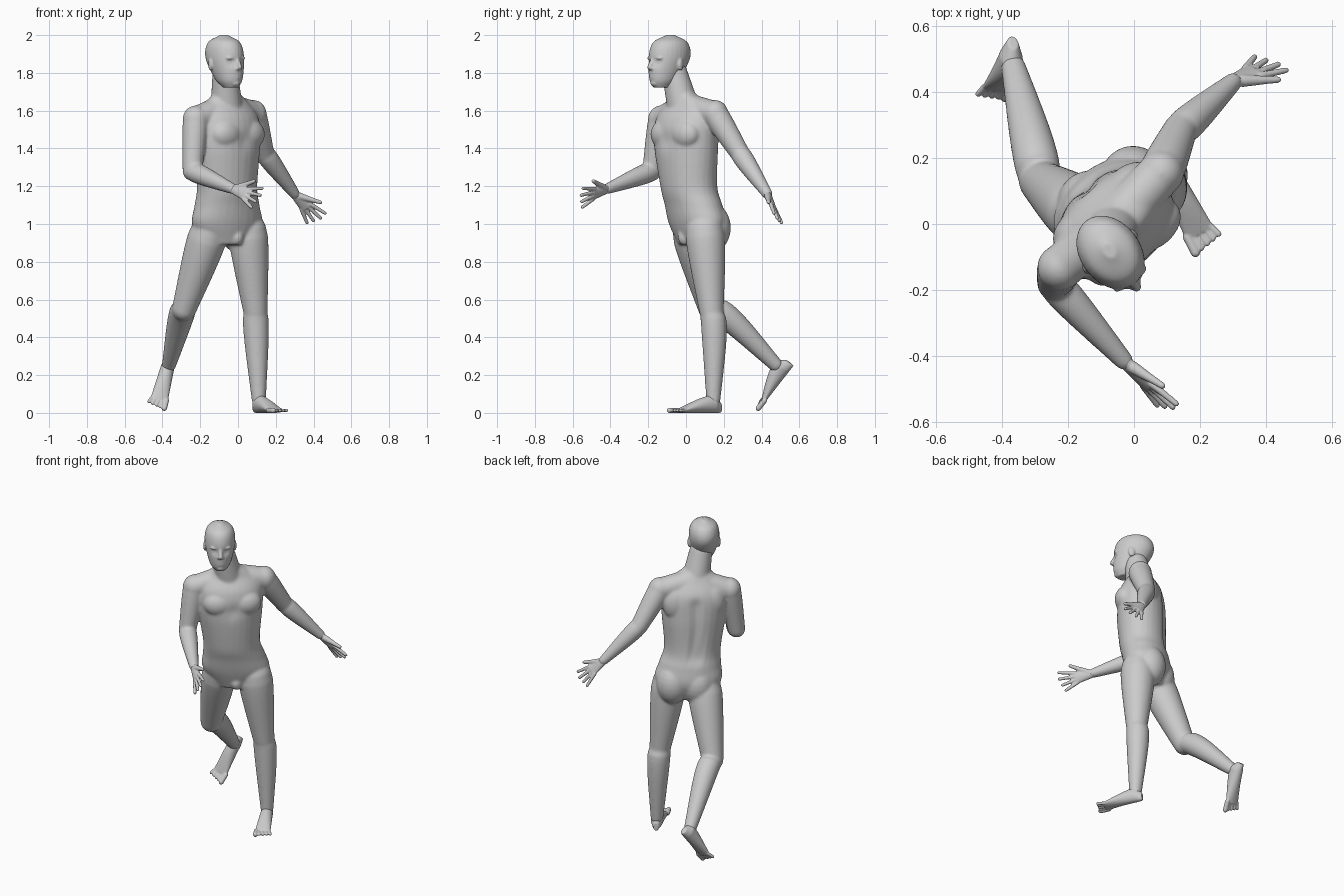
import bpy, bmesh, math
from mathutils import Vector, Matrix

old_cube = bpy.data.objects.get("Cube")
if old_cube:
    bpy.data.objects.remove(old_cube)

grey = (.6, .6, .6, 1)
skin = bpy.data.materials.new("plain grey")
skin.use_nodes = True
skin.diffuse_color = grey
skin.node_tree.nodes["Principled BSDF"].inputs["Base Color"].default_value = grey

bm = bmesh.new()
SEGMENTS = 28
STEPS = 12


def finish(name, voxel, smoothness):
    """Turn the shapes gathered so far into one fused, softened object."""
    bmesh.ops.recalc_face_normals(bm, faces=bm.faces)
    mesh = bpy.data.meshes.new(name)
    bm.to_mesh(mesh)
    bm.clear()
    mesh.materials.append(skin)
    part = bpy.data.objects.new(name, mesh)
    bpy.context.collection.objects.link(part)
    fuse = part.modifiers.new("fuse", 'REMESH')
    fuse.mode = 'VOXEL'
    fuse.voxel_size = voxel
    fuse.use_smooth_shade = True
    relax = part.modifiers.new("relax", 'SMOOTH')
    relax.iterations = smoothness


def mix(start, end, t):
    return start + (end - start) * t


def sideways(degrees):
    """Horizontal vector to the figure's left, for a body turned by degrees."""
    angle = math.radians(degrees)
    return Vector((math.cos(angle), math.sin(angle), 0))


def local_frame(origin, degrees):
    """Function that maps (left, forward, height) to world space."""
    left = sideways(degrees)
    forward = Vector((left.y, -left.x, 0))

    def place(sideward, ahead, height):
        return Vector(origin) + left * sideward + forward * ahead + Vector((0, 0, height))
    return place


def spline(stations):
    """Smooth resampling of a few stations, each a row of values."""
    rows = [Vector(station) for station in stations]
    rows = [rows[0] * 2 - rows[1], *rows, rows[-1] * 2 - rows[-2]]
    smooth = []
    for before, start, end, after in zip(rows, rows[1:], rows[2:], rows[3:]):
        for step in range(STEPS):
            t = step / STEPS
            linear = end - before
            square = before * 2 - start * 5 + end * 4 - after
            cube = start * 3 - before - end * 3 + after
            smooth.append(start + (linear * t + square * t ** 2 + cube * t ** 3) / 2)
    return smooth + [rows[-2]]


def loft(rings):
    """Closed skin over rings of (centre, half width vector, half depth vector)."""
    loops = []
    for centre, wide, deep in rings:
        angles = [math.tau * k / SEGMENTS for k in range(SEGMENTS)]
        loops.append([bm.verts.new(centre + wide * math.cos(a) + deep * math.sin(a)) for a in angles])
    for low, high in zip(loops, loops[1:]):
        for k in range(SEGMENTS):
            bm.faces.new((low[k - 1], low[k], high[k], high[k - 1]))
    bm.faces.new(reversed(loops[0]))
    bm.faces.new(loops[-1])
    return [vert for loop in loops for vert in loop]


def trunk_ring(centre, degrees, width, depth):
    left = sideways(degrees)
    return centre, left * width, Vector((-left.y, left.x, 0)) * depth


def blob(centre, size, degrees=0):
    """Ellipsoid turned about the vertical."""
    turn = Matrix.Rotation(math.radians(degrees), 4, 'Z')
    bmesh.ops.create_uvsphere(bm, u_segments=SEGMENTS, v_segments=STEPS, radius=1,
                              matrix=Matrix.Translation(centre) @ turn @ Matrix.Diagonal((*size, 1)))


def limb(start, end, thick, thin, bulge=0, bow=(0, 0, 0)):
    """Round tapered limb; the muscle bulge sits near its start, joints are balls."""
    start, end = Vector(start), Vector(end)
    axis = (end - start).normalized()
    wide = axis.orthogonal().normalized()
    deep = axis.cross(wide)
    rings = []
    for step in range(STEPS + 1):
        t = step / STEPS
        muscle = math.sin(math.pi * math.sqrt(t))
        radius = mix(thick, thin, t) + bulge * muscle
        rings.append((mix(start, end, t) + Vector(bow) * muscle, wide * radius, deep * radius))
    loft(rings)
    blob(start, [thick] * 3)
    blob(end, [thin] * 3)


def dent(verts, centre, radius, push):
    """Soft sculpting push around a point."""
    for vert in verts:
        vert.co += push * math.exp(-((vert.co - centre).length / radius) ** 2)


def hand(name, wrist, knuckle, thumb_side):
    """Flat palm, four fanned fingers and a thumb."""
    wrist, knuckle, thumb_side = Vector(wrist), Vector(knuckle), Vector(thumb_side)
    axis = (knuckle - wrist).normalized()
    across = (thumb_side - axis * thumb_side.dot(axis)).normalized()
    normal = axis.cross(across)
    rings = []
    for step in range(STEPS + 1):
        t = step / STEPS
        rings.append((mix(wrist - axis * .02, knuckle, t), across * mix(.023, .038, t),
                      normal * mix(.022, .013, t)))
    loft(rings)
    for finger in range(4):
        fan = 1 - finger / 1.5
        base = knuckle + across * fan * .029 - axis * .01
        length = .1 - .01 * abs(finger - 1)
        limb(base, base + (axis + across * fan / 3) * length, .0115, .009)
    base = wrist + axis * .03 + across * .014
    tip = wrist + axis * .12 + across * .08
    limb(base, mix(base, tip, .6), .019, .013)
    limb(mix(base, tip, .6), tip, .013, .01)
    finish(name, .004, 5)


def foot(name, heel, ball, up, inner):
    """Wedge over the sole with five toes; inner is the sign of the big toe's side."""
    heel, ball, up = Vector(heel), Vector(ball), Vector(up)
    axis = (ball - heel).normalized()
    across = up.cross(axis).normalized() * inner
    up = (up - axis * up.dot(axis)).normalized()
    rings = []
    for step in range(STEPS + 1):
        t = step / STEPS
        rounding = min(1, .5 + t * 3)
        height = mix(.012, .05, math.cos(t * math.pi / 2)) * rounding
        rings.append((mix(heel, ball, t) + up * height, across * mix(.033, .047, t) * rounding, up * height))
    loft(rings)
    for toe in range(5):
        spread = 1 - toe / 2
        base = ball + across * spread * .038 + up * .013 - axis * .01
        thickness = .0095 if toe else .0145
        limb(base, base + axis * mix(.045, .054, spread) - across * toe * .003, thickness, thickness)
    finish(name, .004, 4)


# Torso twisting from hips to shoulders: height, y, half width, half depth
torso_shape = [(.89, .06, .13, .09), (1, .06, .2, .13), (1.1, .04, .185, .137), (1.2, .015, .17, .14),
               (1.42, 0, .195, .147), (1.55, 0, .195, .13), (1.64, 0, .14, .08), (1.7, -.02, .06, .06)]
torso = loft([trunk_ring(Vector((-.058, y, z)), min(41, 30 * z), width, depth)
              for z, y, width, depth in spline(torso_shape)])
chest = local_frame((-.05, 0, 0), 41)
hips = local_frame((-.05, .07, 0), 30)
inward = chest(0, 1, 0) - chest(0, 0, 0)
for step in range(STEPS):
    dent(torso, chest(0, -.14, mix(1.15, 1.55, step / STEPS)), .035, inward * .012)
dent(torso, chest(0, .14, 1.44), .045, inward * -.012)
blob(hips(0, .09, .93), (.034, .036, .045), 30)
for side in (-1, 1):
    blob(chest(side * .08, .075, 1.475), (.095, .066, .08), 41)     # pectorals
    blob(chest(side * .1, -.065, 1.5), (.09, .06, .11), 41)         # shoulder blades
    blob(hips(side * .075, -.035, .98), (.1, .1, .13), 30)          # buttocks
limb((-.06, -.015, 1.62), (-.068, -.06, 1.8), .085, .068)           # neck


def arm(shoulder, elbow, wrist):
    limb((-.06, 0, 1.62), shoulder, .075, .068)
    blob(shoulder, (.07, .07, .075))
    limb(shoulder, elbow, .066, .052, .004)
    limb(elbow, wrist, .05, .029, .007)


def leg(hip, knee, ankle, calf_bow):
    limb(hip, knee, .1, .065, .009)
    limb(knee, ankle, .061, .038, .012, calf_bow)


# Right arm bent forwards, left arm swung back
right_wrist, left_wrist = (-.03, -.415, 1.187), (.3, .43, 1.16)
arm((-.224, -.132, 1.553), (-.242, -.18, 1.28), right_wrist)
arm((.082, .155, 1.582), (.14, .285, 1.375), left_wrist)

# Left leg standing, right leg pushing off behind
leg((.052, .1, .96), (.092, .135, .54), (.11, .145, .07), (0, .012, 0))
leg((-.155, .03, .95), (-.285, .13, .55), (-.365, .475, .255), (0, .014, .022))
finish("body", .006, 24)

# Head turned to the left: height, forward, half width, half depth
FACE = 37
face = local_frame((-.07, -.088, 0), FACE)
head_shape = [(1.722, .055, .038, .043), (1.77, .035, .067, .085), (1.88, 0, .091, .12),
              (1.96, -.006, .077, .1), (2, -.008, .018, .025)]
head = loft([trunk_ring(face(0, ahead, z), FACE, width, depth)
             for z, ahead, width, depth in spline(head_shape)])
backward = face(0, -1, 0) - face(0, 0, 0)
for side in (-1, 1):
    dent(head, face(side * .034, .11, 1.856), .022, backward * .014)    # eye sockets
    blob(face(side * .034, .086, 1.854), (.017, .016, .013), FACE)      # eyes
    blob(face(side * .032, .097, 1.878), (.03, .015, .01), FACE)        # brows
    blob(face(side * .012, .12, 1.823), (.009, .012, .009), FACE)       # nostrils
    blob(face(side * .088, -.01, 1.845), (.01, .02, .034), FACE + side * 20)   # ears
limb(face(0, .105, 1.885), face(0, .13, 1.83), .009, .014)              # nose
for lip_height in (1.774, 1.787):
    blob(face(0, .11, lip_height), (.024, .012, .007), FACE)
blob(face(0, .098, 1.746), (.026, .02, .018), FACE)                     # chin
finish("head", .005, 6)

hand("right_hand", right_wrist, (.048, -.495, 1.157), (.5, .1, 1))
hand("left_hand", left_wrist, (.365, .463, 1.085), (1, -.35, .4))
foot("left_foot", (.09, .185, 0), (.2, -.03, 0), (0, 0, 1), -1)
foot("right_foot", (-.37, .57, .25), (-.42, .42, .06), (.15, -.75, .6), 1)
bm.free()
